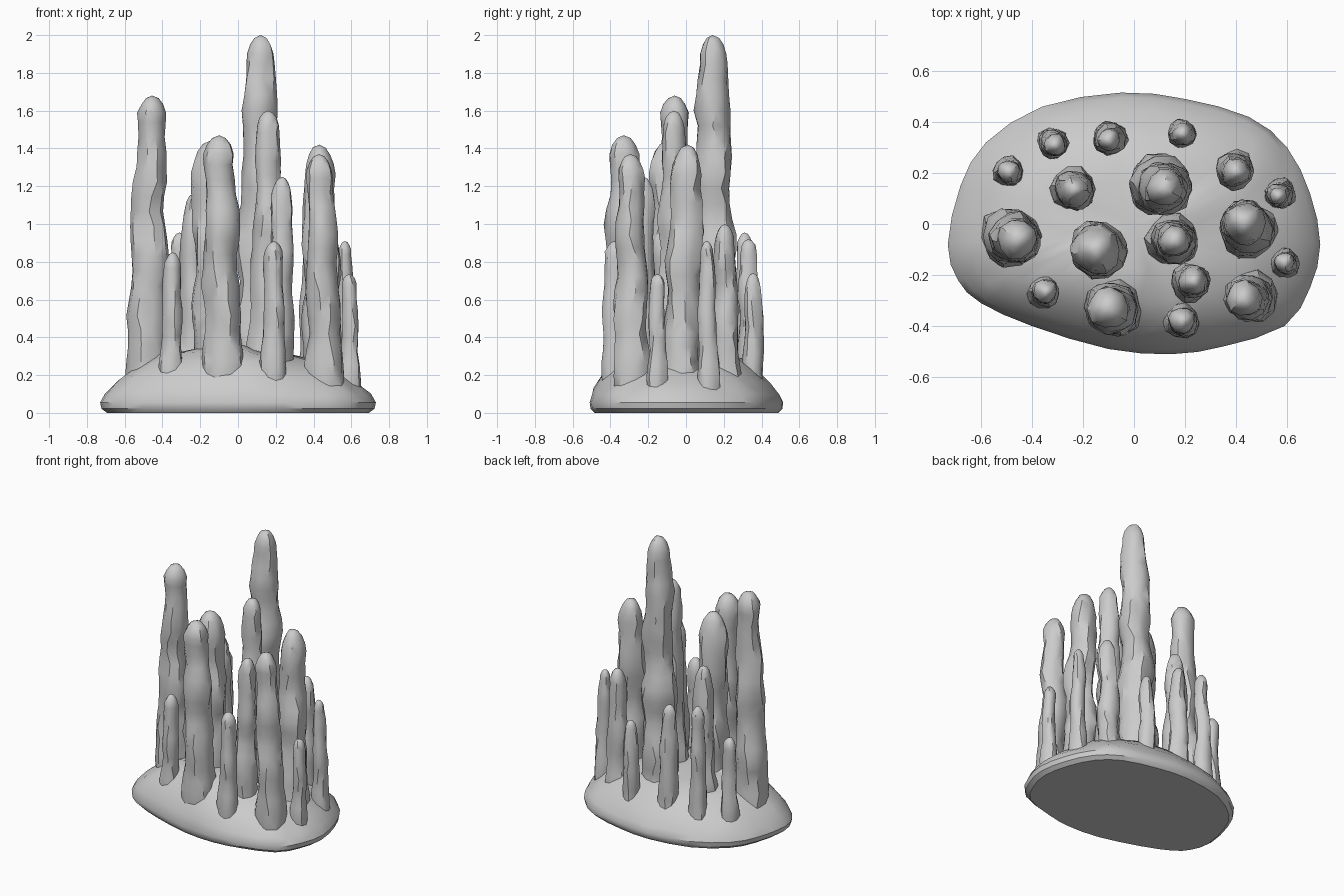
import bpy, bmesh, math, random
from mathutils import Vector

if "Cube" in bpy.data.objects:
    bpy.data.objects.remove(bpy.data.objects["Cube"])

random.seed(7)


def finish(name, bm, angle):
    bmesh.ops.recalc_face_normals(bm, faces=bm.faces)
    me = bpy.data.meshes.new(name)
    bm.to_mesh(me)
    bm.free()
    ob = bpy.data.objects.new(name, me)
    bpy.context.collection.objects.link(ob)
    bpy.ops.object.select_all(action='DESELECT')
    ob.select_set(True)
    bpy.context.view_layer.objects.active = ob
    bpy.ops.object.shade_smooth_by_angle(angle=math.radians(angle))
    return ob


def loft(name, rings, top, angle):
    """Skin a stack of rings, capping the bottom and closing to a top point."""
    bm = bmesh.new()
    loops = [[bm.verts.new(p) for p in ring] for ring in rings]
    n = len(loops[0])
    for a, b in zip(loops, loops[1:]):
        for i in range(n):
            j = (i + 1) % n
            bm.faces.new((a[i], a[j], b[j], b[i]))
    bm.faces.new(loops[0][::-1])
    tip = bm.verts.new(top)
    for i in range(n):
        bm.faces.new((loops[-1][i], loops[-1][(i + 1) % n], tip))
    bmesh.ops.triangulate(bm, faces=[f for f in bm.faces if len(f.verts) == 4])
    return finish(name, bm, angle)


# Rocky base mound: one rounded outline scaled into stacked rings
coarse = [(-.73, -.08), (-.68, .15), (-.58, .32), (-.36, .46), (-.05, .515),
          (.2, .49), (.45, .42), (.6, .3), (.69, .12), (.73, -.08),
          (.69, -.25), (.59, -.4), (.35, -.48), (.15, -.51), (-.1, -.49),
          (-.4, -.4), (-.6, -.31), (-.69, -.22)]
outline = []
for i, p in enumerate(coarse):
    o, q, r = (Vector(coarse[(i + k) % len(coarse)]) for k in (-1, 1, 2))
    p = Vector(p)
    outline += [p, (p + q) * .5625 - (o + r) * .0625]

levels = [(.95, 0), (.99, .022), (1, .055), (.965, .1), (.87, .16),
          (.75, .225), (.6, .28), (.35, .315)]
rings = []
for s, z in levels:
    ring = []
    for x, y in outline:
        bulge = rough = 0
        if z > .08:
            # the front left slope is fuller than the rest
            side = max(0, 1 - 2 * max(0, x))
            bulge = .15 * max(0, -y / .5) * s * (1 - s) ** .5 * side
            rough = random.uniform(-.009, .009)
        ring.append((x * s, y * s, z + bulge + rough))
    rings.append(ring)
loft("rock_base", rings, (0, 0, .33), 35)


# Knobbly column: wandering centre, swelling radius, tapered tip
def column(name, base, tip, height, r0, r1):
    z0 = .12
    sides = 10
    cap = 2.0 * r1
    step = .065 + .3 * r1
    count = max(7, round((height - z0) / step))
    heights = [z0 + (height - cap - z0) * i / count for i in range(count)]
    heights += [height - cap * k for k in (1, .65, .33, .1)]
    phase = random.uniform(0, 6.28)
    freq = 1.1 / (r0 + .01) + 8
    rings = []
    for z in heights:
        t = (z - z0) / (height - z0)
        k = max(0, 1 - (height - z) / cap)
        r = (r0 + (r1 - r0) * t) * math.sqrt(1 - k * k)
        swell = .06 * math.sin(z * freq + phase) + .04 * math.sin(z * freq * .57 + 2 * phase)
        r *= 1.01 + swell + random.uniform(-.04, .04)
        c = Vector(base).lerp(Vector(tip), t)
        sway = .14 * r1 * math.sin(math.pi * t)
        c += Vector((math.sin(z * 11 + phase), math.cos(z * 13 + phase))) * sway
        twist = random.uniform(-.18, .18)
        ring = []
        for i in range(sides):
            a = math.tau * i / sides + twist + random.uniform(-.1, .1)
            q = r * (1 + .06 * math.sin(3 * a + z * 5 + phase) + random.uniform(-.04, .04))
            ring.append((c.x + q * math.cos(a), c.y + q * math.sin(a), z))
        rings.append(ring)
    loft(name, rings, (tip[0], tip[1], height), 34)


# base x, base y, tip x, tip y, height, base radius, tip radius
columns = [
    (.10, .155, .12, .14, 2.0, .128, .076),
    (-.485, -.05, -.455, -.06, 1.68, .115, .07),
    (.15, -.065, .16, -.065, 1.6, .10, .058),
    (-.13, -.10, -.15, -.10, 1.44, .11, .085),
    (-.075, -.33, -.10, -.33, 1.47, .108, .078),
    (.45, -.03, .43, .01, 1.42, .11, .078),
    (.465, -.285, .43, -.295, 1.37, .10, .063),
    (.215, -.23, .235, -.225, 1.25, .08, .048),
    (-.235, .135, -.235, .135, 1.16, .085, .058),
    (.39, .215, .40, .205, 1.0, .08, .05),
    (-.32, .32, -.31, .31, .955, .06, .04),
    (-.09, .34, -.10, .33, .92, .072, .045),
    (.19, .355, .19, .355, .74, .058, .042),
    (-.49, .205, -.49, .205, .74, .058, .04),
    (.575, .12, .565, .11, .91, .058, .036),
    (.595, -.155, .59, -.15, .735, .055, .035),
    (-.355, -.27, -.345, -.265, .85, .062, .042),
    (.19, -.385, .19, -.38, .91, .068, .044),
]
for i, (bx, by, tx, ty, h, r0, r1) in enumerate(columns, 1):
    column(f"column_{i:02d}", (bx, by), (tx, ty), h, r0, r1)
